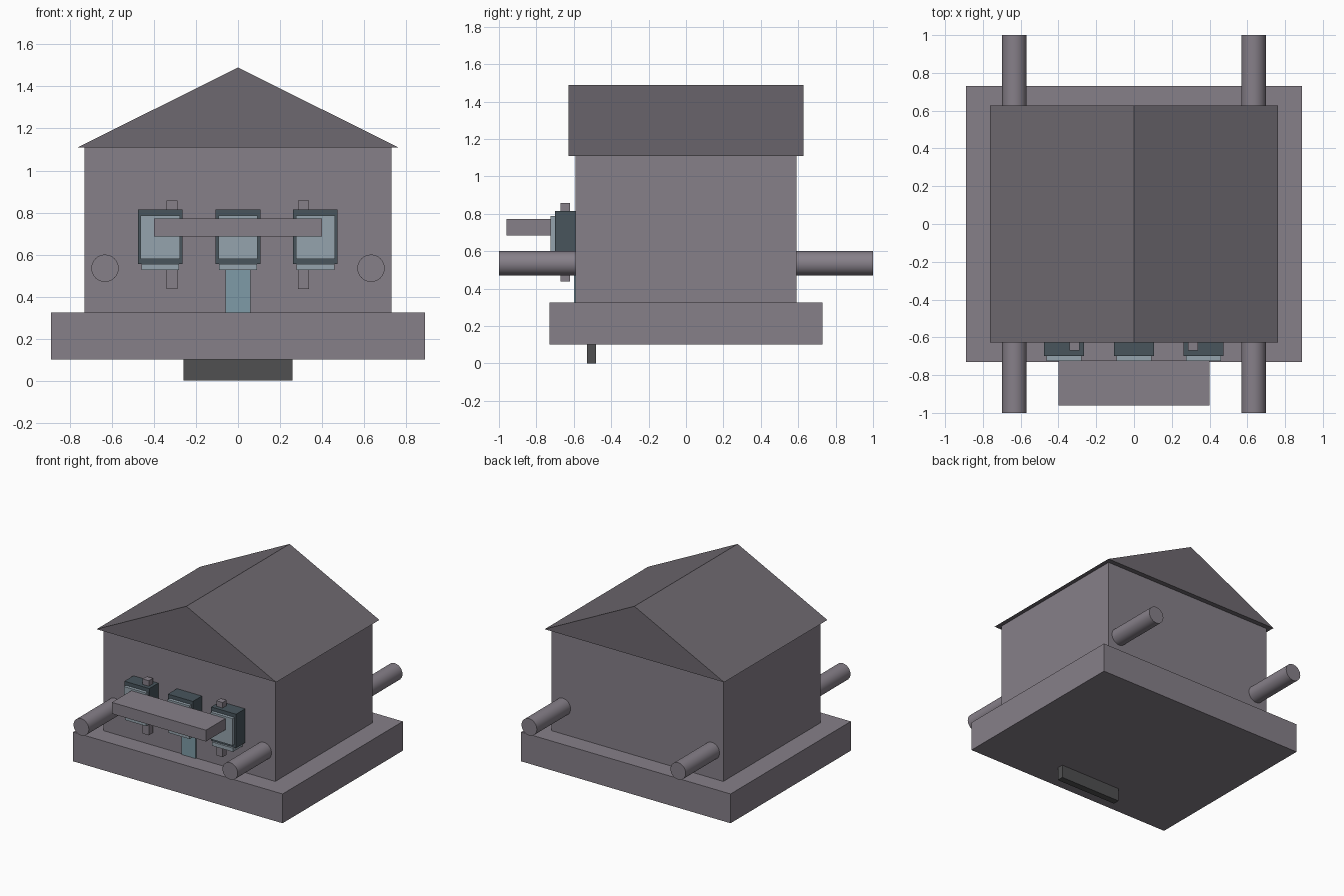
import bpy, bmesh, math

if "Cube" in bpy.data.objects:
    bpy.data.objects.remove(bpy.data.objects["Cube"])


def material(name, rgb):
    m = bpy.data.materials.new(name)
    m.diffuse_color = (*rgb, 1)
    m.use_nodes = True
    m.node_tree.nodes["Principled BSDF"].inputs["Base Color"].default_value = m.diffuse_color
    return m


mauve = material("mauve_stone", (0.24, 0.215, 0.25))
slate = material("roof_slate", (0.155, 0.14, 0.16))
dark = material("dark_frame", (0.065, 0.09, 0.107))
pale = material("pale_glass", (0.30, 0.37, 0.42))
blue = material("blue_door", (0.21, 0.33, 0.39))
charcoal = material("charcoal", (0.08, 0.08, 0.082))


def finish(name, bm, mat):
    bmesh.ops.recalc_face_normals(bm, faces=bm.faces)
    me = bpy.data.meshes.new(name)
    bm.to_mesh(me)
    bm.free()
    me.materials.append(mat)
    ob = bpy.data.objects.new(name, me)
    bpy.context.collection.objects.link(ob)
    return ob


def box(name, x, y, z, mat):
    """Box from (min, max) ranges on each axis."""
    bm = bmesh.new()
    bmesh.ops.create_cube(bm, size=1)
    for v in bm.verts:
        v.co = [r[0] if c < 0 else r[1] for c, r in zip(v.co, (x, y, z))]
    return finish(name, bm, mat)


# Plinth, foot and house body
box("base_slab", (-0.89, 0.89), (-0.73, 0.73), (0.10, 0.325), mauve)
box("foot_strip", (-0.26, 0.26), (-0.53, -0.48), (0.0, 0.10), charcoal)
box("house_walls", (-0.73, 0.73), (-0.59, 0.59), (0.325, 1.11), mauve)

# Gabled roof: extruded triangle
bm = bmesh.new()
tri = bm.faces.new([bm.verts.new((x, -0.627, z))
                    for x, z in ((-0.763, 1.11), (0.763, 1.11), (0, 1.49))])
ext = bmesh.ops.extrude_face_region(bm, geom=[tri], use_keep_orig=True)
bmesh.ops.translate(bm, vec=(0, 1.254, 0),
                    verts=[v for v in ext["geom"] if isinstance(v, bmesh.types.BMVert)])
finish("roof", bm, slate)

# Carrying poles running front to back
for side, x in (("left", -0.633), ("right", 0.633)):
    bpy.ops.mesh.primitive_cylinder_add(vertices=32, radius=0.065, depth=2,
                                        location=(x, 0, 0.535),
                                        rotation=(math.pi / 2, 0, 0))
    pole = bpy.context.object
    pole.name = side + "_pole"
    pole.data.materials.append(mauve)
    bpy.ops.object.shade_smooth_by_angle()

# Three windows: dark frame, pale pane and sill
for name, x in (("left", -0.37), ("centre", 0.0), ("right", 0.368)):
    box(name + "_window_frame", (x - 0.106, x + 0.106), (-0.70, -0.58), (0.555, 0.815), dark)
    box(name + "_window_pane", (x - 0.093, x + 0.093), (-0.724, -0.695), (0.58, 0.787), pale)
    box(name + "_window_sill", (x - 0.09, x + 0.09), (-0.715, -0.60), (0.527, 0.556), pale)

# Posts passing through the outer windows
for side, x in (("left", -0.315), ("right", 0.312)):
    box(side + "_post", (x - 0.026, x + 0.026), (-0.67, -0.62), (0.437, 0.857), mauve)

# Front shelf and door strip
box("front_shelf", (-0.40, 0.40), (-0.96, -0.72), (0.685, 0.772), mauve)
box("door_strip", (-0.06, 0.06), (-0.60, -0.58), (0.32, 0.56), blue)
